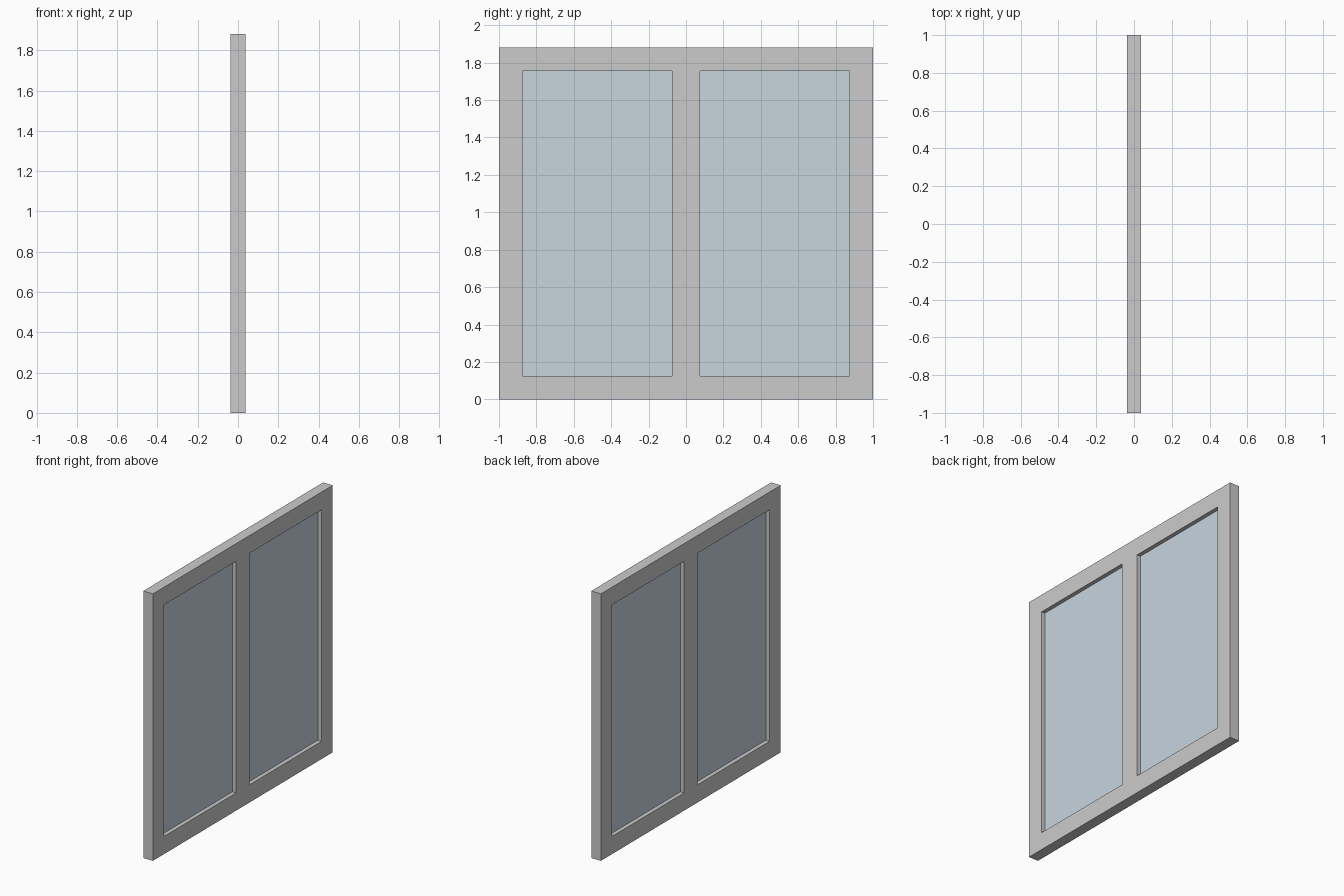
import bpy, bmesh

if "Cube" in bpy.data.objects:
    bpy.data.objects.remove(bpy.data.objects["Cube"])

HALF_DEPTH = 0.0375      # half thickness of the frame
GLASS_HALF = 0.009       # half thickness of a pane
Y_CUTS = [-1, -0.875, -0.075, 0.075, 0.875, 1]
Z_CUTS = [0, 0.125, 1.755, 1.88]
OPENINGS = {(1, 1), (3, 1)}


def slab(name, cells, half):
    """Joined grid cells in the y-z plane, extruded along x."""
    bm = bmesh.new()
    for i, j in cells:
        y0, y1, z0, z1 = Y_CUTS[i], Y_CUTS[i + 1], Z_CUTS[j], Z_CUTS[j + 1]
        bm.faces.new([bm.verts.new((-half, y, z))
                      for y, z in ((y0, z0), (y1, z0), (y1, z1), (y0, z1))])
    bmesh.ops.remove_doubles(bm, verts=bm.verts[:], dist=1e-5)
    ext = bmesh.ops.extrude_face_region(bm, geom=bm.faces[:], use_keep_orig=True)
    moved = [g for g in ext["geom"] if isinstance(g, bmesh.types.BMVert)]
    bmesh.ops.translate(bm, verts=moved, vec=(2 * half, 0, 0))
    bmesh.ops.recalc_face_normals(bm, faces=bm.faces[:])
    mesh = bpy.data.meshes.new(name)
    bm.to_mesh(mesh)
    bm.free()
    obj = bpy.data.objects.new(name, mesh)
    bpy.context.collection.objects.link(obj)
    return obj


# Frame with central mullion
grid = [(i, j) for i in range(len(Y_CUTS) - 1) for j in range(len(Z_CUTS) - 1)]
slab("window_frame", [c for c in grid if c not in OPENINGS], HALF_DEPTH)

# Recessed glass panes
glass = bpy.data.materials.new("glass")
glass.diffuse_color = (0.58, 0.66, 0.73, 1)
glass.use_nodes = True
glass.node_tree.nodes["Principled BSDF"].inputs["Base Color"].default_value = glass.diffuse_color
for side, cell in zip(("left", "right"), sorted(OPENINGS)):
    slab(f"glass_pane_{side}", [cell], GLASS_HALF).data.materials.append(glass)
